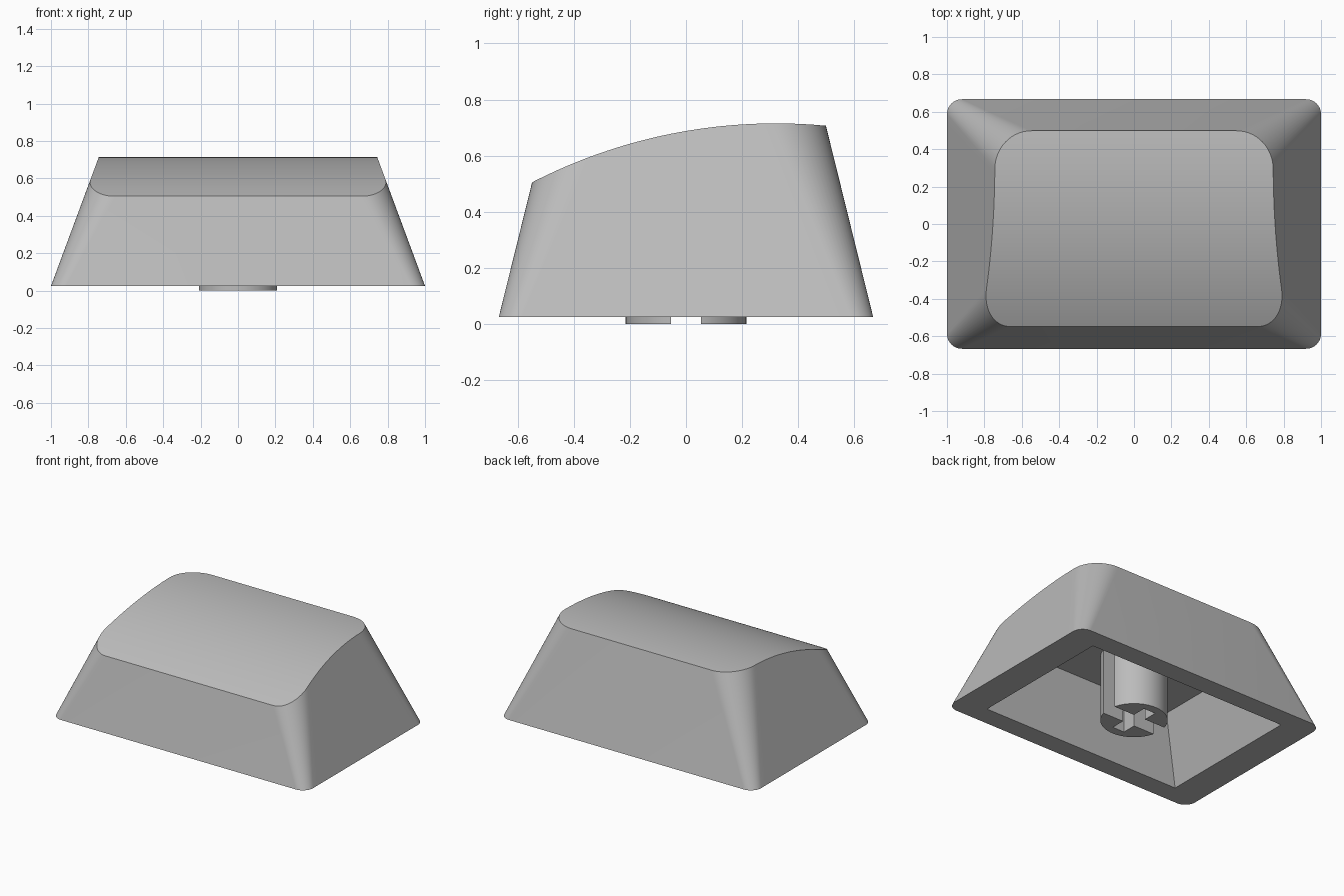
import bpy
import bmesh
import math
from mathutils import Matrix, Vector

old = bpy.data.objects.get("Cube")
if old:
    bpy.data.objects.remove(old, do_unlink=True)

BASE_Z = 0.025      # height of the lower rim
CEILING_Z = 0.467   # flat ceiling of the hollow
SLOPE_X, SLOPE_Y = 0.371, 0.247

grey = bpy.data.materials.new("plain_grey")
grey.use_nodes = True
grey.diffuse_color = (0.5, 0.5, 0.5, 1)
grey.node_tree.nodes["Principled BSDF"].inputs["Base Color"].default_value = grey.diffuse_color


def to_object(name, bm):
    bmesh.ops.recalc_face_normals(bm, faces=bm.faces)
    mesh = bpy.data.meshes.new(name)
    bm.to_mesh(mesh)
    bm.free()
    mesh.materials.append(grey)
    obj = bpy.data.objects.new(name, mesh)
    bpy.context.collection.objects.link(obj)
    return obj


def activate(obj):
    bpy.ops.object.select_all(action='DESELECT')
    obj.select_set(True)
    bpy.context.view_layer.objects.active = obj


def cut(obj, cutter):
    cutter.hide_render = True
    mod = obj.modifiers.new("cut", 'BOOLEAN')
    mod.operation = 'DIFFERENCE'
    mod.solver = 'EXACT'
    mod.object = cutter
    activate(obj)
    bpy.ops.object.modifier_apply(modifier=mod.name)
    bpy.data.objects.remove(cutter, do_unlink=True)


def smooth(obj):
    activate(obj)
    bpy.ops.object.shade_smooth_by_angle(angle=math.radians(25))


def box(name, half_x, half_y, z0, z1, taper=False):
    bm = bmesh.new()
    bmesh.ops.create_cube(bm, size=2)
    for v in bm.verts:
        z = z1 if v.co.z > 0 else z0
        inset = z - BASE_Z if taper else 0
        v.co = Vector((v.co.x * (half_x - SLOPE_X * inset),
                       v.co.y * (half_y - SLOPE_Y * inset), z))
    return to_object(name, bm)


# Cap body: sloping walls, corners that widen upward, crowned top
def dome(y):
    return 0.715 - 1.9 + math.sqrt(1.9 ** 2 - (y - 0.32) ** 2)


def half_outline(z, corner_steps=14, side_steps=24):
    h = z - BASE_Z
    hx, hy, r = 1 - SLOPE_X * h, 0.667 - SLOPE_Y * h, 0.08 + 0.175 * h
    pts = []
    for sign in (-1, 1):
        start = -math.pi / 2 if sign < 0 else 0
        for i in range(corner_steps + 1):
            a = start + math.pi / 2 * i / corner_steps
            pts.append(Vector((hx - r + r * math.cos(a),
                               sign * (hy - r) + r * math.sin(a), z)))
        if sign < 0:
            for i in range(1, side_steps):
                pts.append(Vector((hx, (hy - r) * (2 * i / side_steps - 1), z)))
    return pts


low = half_outline(BASE_Z)
high = []
for i in range(len(low)):
    z = 0.6
    for _ in range(12):
        p = half_outline(z)[i]
        z = dome(p.y)
    high.append(Vector((p.x, p.y, z)))

bm = bmesh.new()
mirror = Matrix.Diagonal((-1, 1, 1))
rings = [[bm.verts.new(p) for p in pts] + [bm.verts.new(mirror @ p) for p in reversed(pts)]
         for pts in (low, high)]
bottom, top = rings
n = len(bottom)
for i in range(n):
    j = (i + 1) % n
    bm.faces.new((bottom[i], bottom[j], top[j], top[i]))
for i in range(n // 2 - 1):
    bm.faces.new((top[i], top[i + 1], top[n - 2 - i], top[n - 1 - i]))
bm.faces.new(bottom[::-1])
cap = to_object("cap_shell", bm)

# Hollow underside with tapered walls and flat ceiling
cut(cap, box("hollow_cutter", 0.784, 0.526, BASE_Z - 0.1, CEILING_Z, taper=True))
smooth(cap)

# Mounting stem with a cross-shaped socket
bm = bmesh.new()
bmesh.ops.create_cone(bm, cap_ends=True, segments=64, radius1=0.215, radius2=0.215,
                      depth=CEILING_Z + 0.02,
                      matrix=Matrix.Translation((0, 0, (CEILING_Z + 0.02) / 2)))
stem = to_object("mounting_stem", bm)
cut(stem, box("long_slot_cutter", 0.4, 0.054, -0.1, CEILING_Z))
cut(stem, box("short_slot_cutter", 0.046, 0.155, -0.1, CEILING_Z))
smooth(stem)
